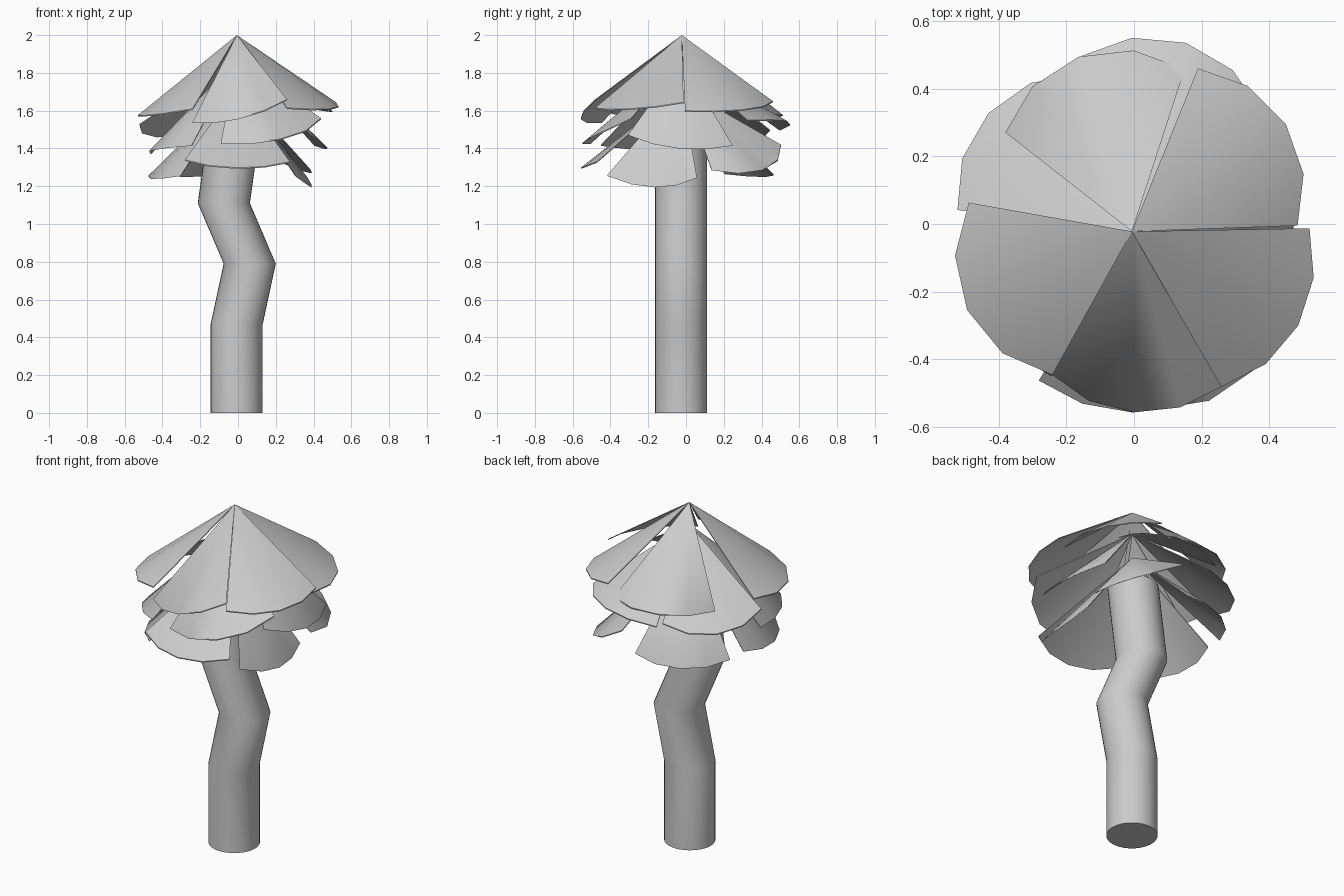
import bpy, bmesh
from math import sin, cos, pi, radians

if "Cube" in bpy.data.objects:
    bpy.data.objects.remove(bpy.data.objects["Cube"])

CX, CY = -0.006, -0.022


def finish(name, bm):
    me = bpy.data.meshes.new(name)
    bm.to_mesh(me)
    bm.free()
    ob = bpy.data.objects.new(name, me)
    bpy.context.collection.objects.link(ob)
    bpy.context.view_layer.objects.active = ob
    ob.select_set(True)
    bpy.ops.object.shade_smooth_by_angle(angle=radians(50))
    ob.select_set(False)
    return ob


# Crooked trunk: horizontal rings joined along a bent path
def trunk():
    bm = bmesh.new()
    n, r = 32, 0.138
    path = [(-0.007, 0), (-0.007, 0.47), (0.062, 0.79), (-0.075, 1.11), (-0.015, 1.54)]
    rings = [[bm.verts.new((x + r * cos(2 * pi * i / n), CY - 0.004 + r * sin(2 * pi * i / n), z))
              for i in range(n)] for x, z in path]
    for a, b in zip(rings, rings[1:]):
        for i in range(n):
            j = (i + 1) % n
            bm.faces.new((a[i], a[j], b[j], b[i]))
    bm.faces.new(rings[0])
    bm.faces.new(rings[-1])
    bmesh.ops.recalc_face_normals(bm, faces=bm.faces)
    finish("trunk", bm)


def quad(p0, pm, p1, t):
    return p0 * (1 - t) * (1 - 2 * t) + pm * 4 * t * (1 - t) + p1 * t * (2 * t - 1)


# One leaf: thin fan from the tier's tip to a faceted rim
def leaf(name, tip_z, a0, a1, z0, zm, z1, r0, rm, r1):
    bm = bmesh.new()
    tip = (CX, CY, tip_z)
    rim = []
    for i in range(5):
        t = i / 4
        a = radians(a0 + (a1 - a0) * t)
        r = quad(r0, rm, r1, t)
        rim.append((CX + r * cos(a), CY + r * sin(a), quad(z0, zm, z1, t)))
    loop = [tip] + rim
    up = [bm.verts.new(p) for p in loop]
    low = [bm.verts.new((x, y, z - 0.006)) for x, y, z in loop]
    for i in range(1, 5):
        bm.faces.new((up[0], up[i], up[i + 1]))
        bm.faces.new((low[0], low[i + 1], low[i]))
    for i in range(6):
        j = (i + 1) % 6
        bm.faces.new((up[i], low[i], low[j], up[j]))
    bmesh.ops.recalc_face_normals(bm, faces=bm.faces)
    finish(name, bm)


# Leaf tiers: start angle, end angle, rim heights (start, mid, end), rim radii
top_tier = [
    (1, -60, 1.645, 1.61, 1.615, .525, .565, .53),
    (-60, -119, 1.66, 1.56, 1.54, .53, .535, .485),
    (-119, -190, 1.61, 1.575, 1.59, .485, .54, .49),
    (142, 72, 1.57, 1.575, 1.58, .475, .54, .505),
    (68, 2, 1.65, 1.605, 1.60, .52, .555, .49),
]
middle_tier = [
    (-100, -31, 1.43, 1.45, 1.56, .49, .55, .52),
    (-119, -178, 1.42, 1.40, 1.375, .49, .50, .455),
    (173, 108, 1.53, 1.465, 1.50, .52, .55, .49),
    (106, 42, 1.50, 1.545, 1.55, .54, .58, .52),
    (33, -36, 1.42, 1.405, 1.475, .49, .48, .48),
]
lower_tier = [
    (-122, -58, 1.34, 1.298, 1.33, .52, .535, .53),
    (-128, -195, 1.26, 1.245, 1.28, .48, .48, .45),
    (-52, 12, 1.26, 1.20, 1.25, .50, .42, .38),
    (22, 82, 1.29, 1.29, 1.42, .42, .54, .53),
    (87, 152, 1.28, 1.255, 1.27, .47, .51, .48),
]

trunk()
for label, tip, tier in (("top", 2.0, top_tier), ("middle", 1.87, middle_tier),
                         ("lower", 1.72, lower_tier)):
    for i, args in enumerate(tier, 1):
        leaf(f"{label}_leaf_{i}", tip, *args)
